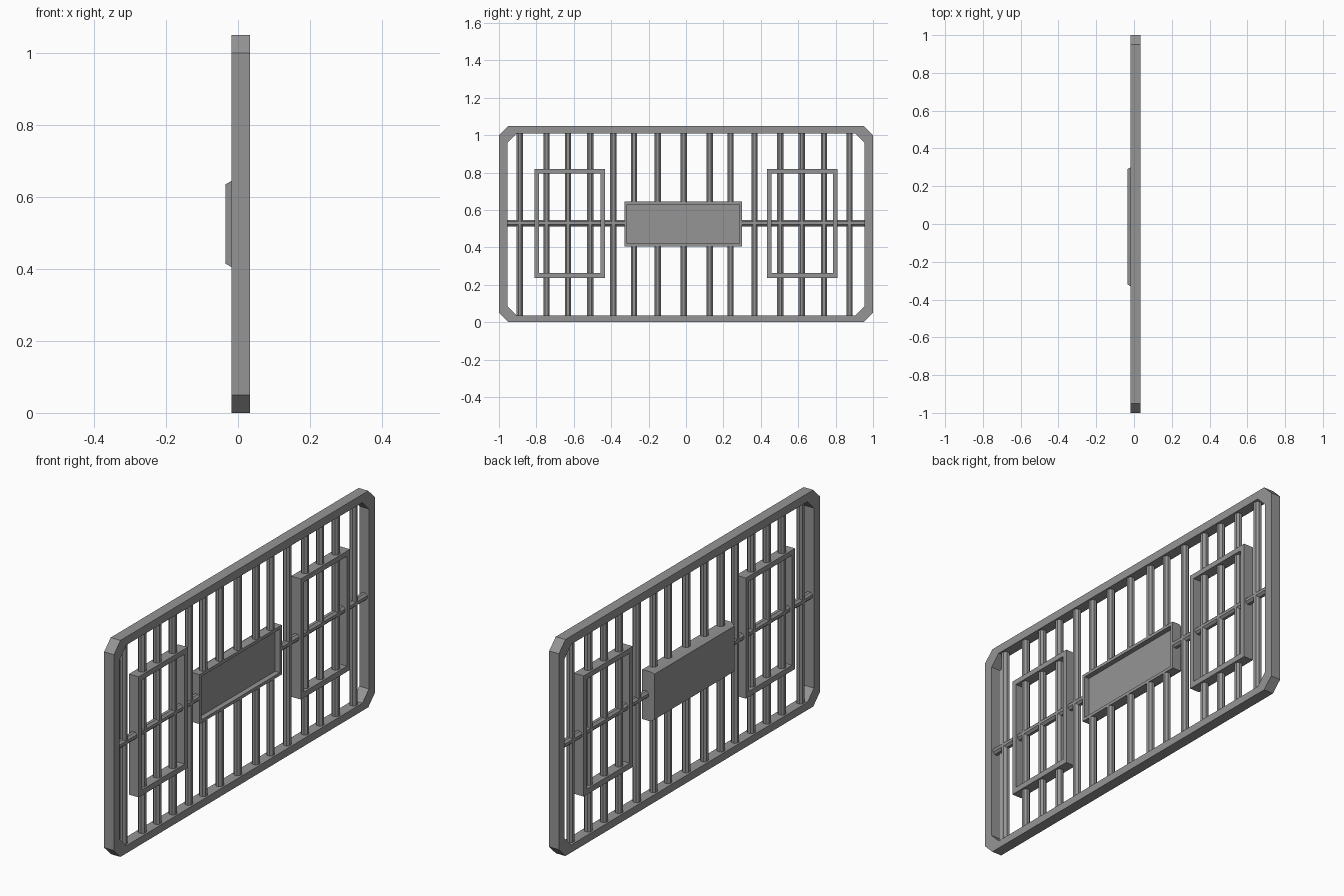
import bpy, bmesh
from math import pi
from mathutils import Matrix, Vector

cube = bpy.data.objects.get("Cube")
if cube:
    bpy.data.objects.remove(cube, do_unlink=True)

grey = bpy.data.materials.new("iron grey")
grey.use_nodes = True
colour = (0.3, 0.3, 0.3, 1)
grey.diffuse_color = colour
grey.node_tree.nodes["Principled BSDF"].inputs["Base Color"].default_value = colour

BACK, FRONT = -0.018, 0.034
MID = 0.008


def finish(name, bm):
    bmesh.ops.recalc_face_normals(bm, faces=bm.faces)
    mesh = bpy.data.meshes.new(name)
    bm.to_mesh(mesh)
    bm.free()
    mesh.materials.append(grey)
    obj = bpy.data.objects.new(name, mesh)
    bpy.context.collection.objects.link(obj)


def outline(y0, y1, z0, z1, cut=0):
    """Rectangle in the gate plane, with corners cut off if cut is set."""
    if not cut:
        return [(y0, z0), (y1, z0), (y1, z1), (y0, z1)]
    return [(y0 + cut, z0), (y1 - cut, z0), (y1, z0 + cut), (y1, z1 - cut),
            (y1 - cut, z1), (y0 + cut, z1), (y0, z1 - cut), (y0, z0 + cut)]


def loft(name, rings, closed=False):
    """Skin successive (x, outline) rings; cap the ends unless closed."""
    bm = bmesh.new()
    loops = [[bm.verts.new((x, y, z)) for y, z in pts] for x, pts in rings]
    pairs = list(zip(loops, loops[1:]))
    if closed:
        pairs.append((loops[-1], loops[0]))
    else:
        bm.faces.new(loops[0])
        bm.faces.new(loops[-1])
    for a, b in pairs:
        for i in range(len(a)):
            j = (i + 1) % len(a)
            bm.faces.new((a[i], a[j], b[j], b[i]))
    finish(name, bm)


def ring_frame(name, outer, inner):
    loft(name, [(BACK, outer), (FRONT, outer), (FRONT, inner), (BACK, inner)], True)


def bar(name, centre, length, axis, radius=0.0185):
    bm = bmesh.new()
    turn = Matrix.Rotation(-pi / 2, 4, 'X') if axis == 'Y' else Matrix()
    spin = Matrix.Rotation(pi / 8, 4, 'Z')
    bmesh.ops.create_cone(bm, cap_ends=True, segments=8, radius1=radius, radius2=radius,
                          depth=length, matrix=Matrix.Translation(Vector(centre)) @ turn @ spin)
    finish(name, bm)


# Outer frame with cut corners
ring_frame("outer_frame", outline(-1, 1, 0, 1.05, 0.05),
           outline(-0.955, 0.955, 0.037, 1.01, 0.05))

# Upright bars, unevenly spaced
uprights = [-0.888, -0.746, -0.631, -0.511, -0.388, -0.278, -0.152, -0.013,
            0.126, 0.238, 0.366, 0.503, 0.618, 0.738, 0.874]
for i, y in enumerate(uprights):
    if -0.33 < y < 0.30:
        bar(f"lower_bar_{i}", (MID, y, 0.225), 0.38, 'Z')
        bar(f"upper_bar_{i}", (MID, y, 0.825), 0.38, 'Z')
    else:
        bar(f"upright_bar_{i}", (MID, y, 0.523), 0.98, 'Z')

# Cross rod on each side of the panel
bar("cross_rod_left", (MID, 0.625, 0.53), 0.67, 'Y')
bar("cross_rod_right", (MID, -0.64, 0.53), 0.64, 'Y')

# Rectangular frames on both sides
for side, y0, y1 in (("left", 0.433, 0.81), ("right", -0.81, -0.433)):
    ring_frame(f"{side}_window_frame", outline(y0, y1, 0.235, 0.82),
               outline(y0 + 0.024, y1 - 0.024, 0.262, 0.795))

# Central panel: bevelled back, recessed front
panel = outline(-0.33, 0.30, 0.405, 0.645)
back = outline(-0.32, 0.29, 0.415, 0.635)
recess = outline(-0.315, 0.285, 0.42, 0.63)
loft("central_panel", [(-0.035, back), (BACK, panel), (0.025, panel),
                       (0.025, recess), (0.0, recess)])
